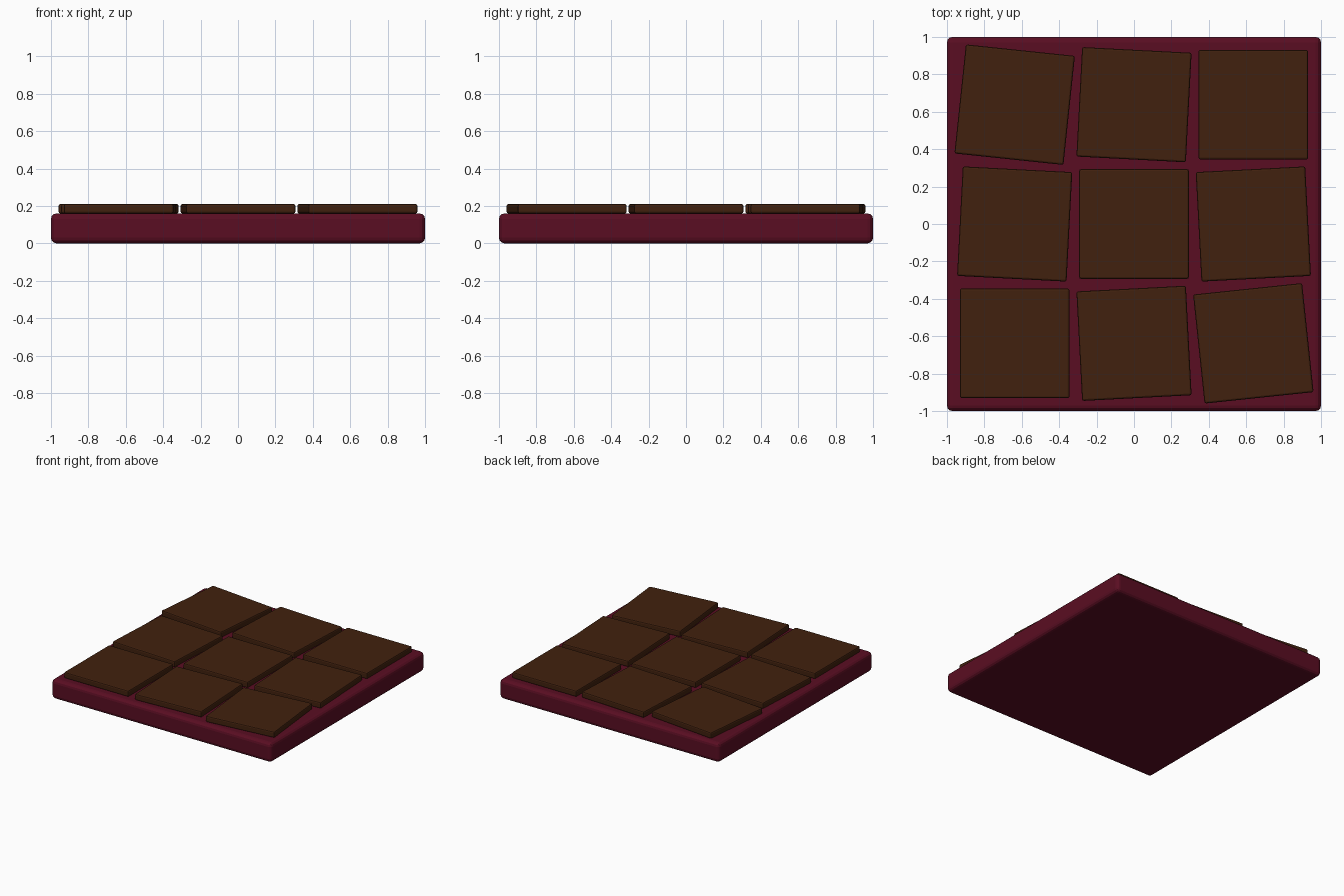
import bpy, math

if "Cube" in bpy.data.objects:
    bpy.data.objects.remove(bpy.data.objects["Cube"])


def material(name, rgb):
    m = bpy.data.materials.new(name)
    m.diffuse_color = (*rgb, 1.0)
    m.use_nodes = True
    m.node_tree.nodes["Principled BSDF"].inputs["Base Color"].default_value = m.diffuse_color
    return m


def rounded_slab(name, centre, size, angle, bevel, segments, mat):
    bpy.ops.mesh.primitive_cube_add(size=1, location=centre, rotation=(0, 0, angle))
    ob = bpy.context.object
    ob.name = name
    ob.scale = size
    bpy.ops.object.transform_apply(location=False, rotation=False, scale=True)
    mod = ob.modifiers.new("rounded_edges", 'BEVEL')
    mod.width = bevel
    mod.segments = segments
    ob.data.materials.append(mat)
    return ob


maroon = material("dark_maroon", (0.102, 0.0042, 0.0160))
brown = material("dark_brown", (0.053, 0.0150, 0.0044))

# Base slab
rounded_slab("base_slab", (0, 0, 0.08), (2, 2, 0.16), 0, 0.03, 3, maroon)

# Three by three tiles, each turned a little more towards two opposite corners
pitch, tile, z0, z1 = 0.638, 0.586, 0.16, 0.21
for row in (-1, 0, 1):
    for col in (-1, 0, 1):
        rounded_slab(f"tile_{row + 2}_{col + 2}",
                     (col * pitch, row * pitch, (z0 + z1) / 2),
                     (tile, tile, z1 - z0),
                     math.radians(3) * (col - row), 0.01, 2, brown)
